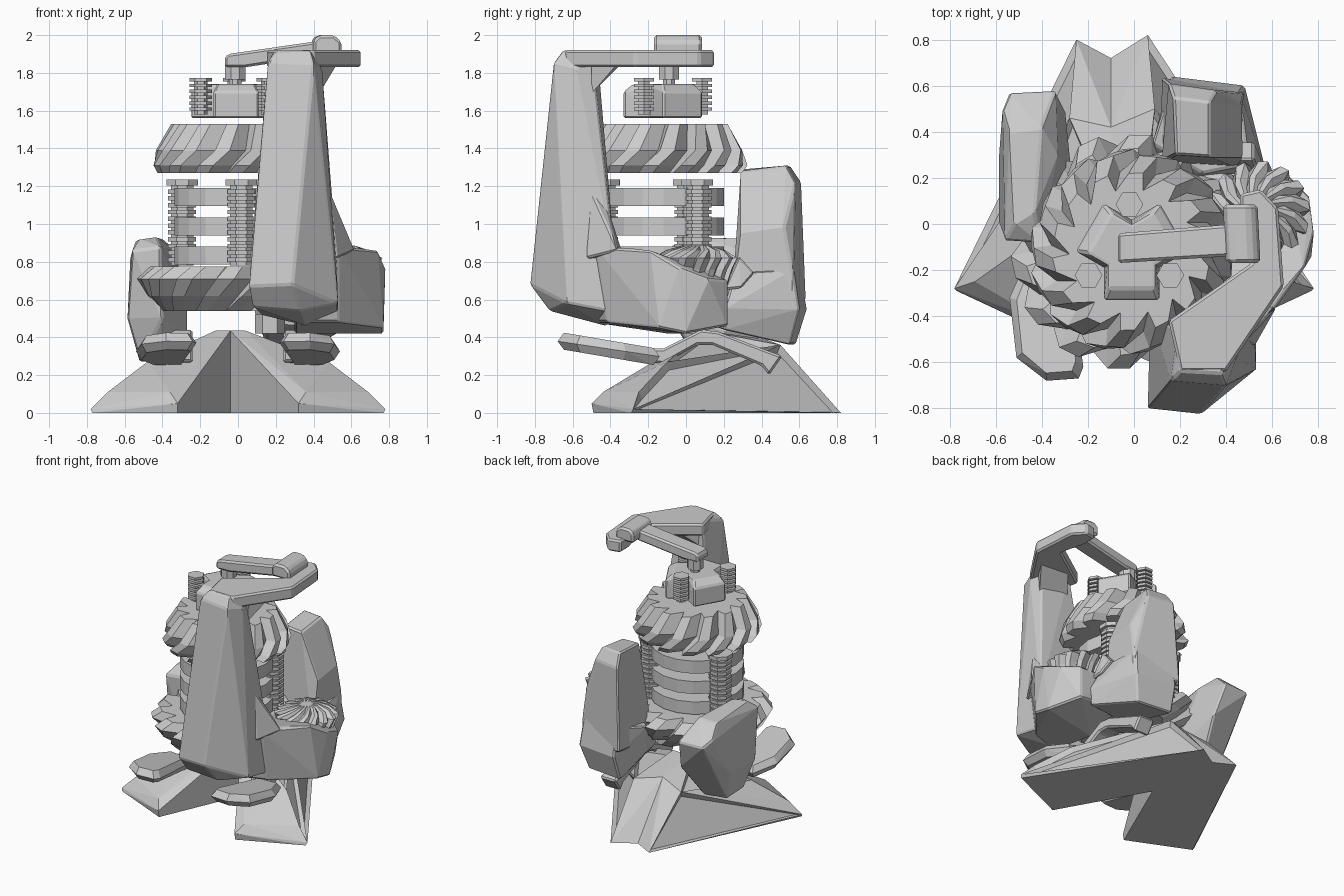
import bpy, bmesh
from math import cos, sin, pi, radians
from mathutils import Vector

CX, CY = -0.01, -0.12          # axis of the central stack


def finish(bm, name, bevel=0.0):
    bmesh.ops.recalc_face_normals(bm, faces=bm.faces[:])
    me = bpy.data.meshes.new(name)
    bm.to_mesh(me)
    bm.free()
    ob = bpy.data.objects.new(name, me)
    bpy.context.collection.objects.link(ob)
    if bevel:
        m = ob.modifiers.new("chamfer", 'BEVEL')
        m.width, m.segments, m.limit_method = bevel, 1, 'ANGLE'
        m.angle_limit = radians(28)
    return ob


def hull_bm(pts):
    bm = bmesh.new()
    for p in pts:
        bm.verts.new(p)
    r = bmesh.ops.convex_hull(bm, input=bm.verts[:])
    dead = {g for g in r["geom_interior"] + r["geom_unused"] if isinstance(g, bmesh.types.BMVert)}
    bmesh.ops.delete(bm, geom=list(dead), context='VERTS')
    bmesh.ops.dissolve_limit(bm, angle_limit=radians(5), verts=bm.verts[:], edges=bm.edges[:])
    return bm


def hull(name, pts, bevel=0.01):
    return finish(hull_bm(pts), name, bevel)


def prism(name, low, high, bevel=0.0):
    """Join two matching outlines of 3D points into a solid."""
    bm = bmesh.new()
    a = [bm.verts.new(p) for p in low]
    b = [bm.verts.new(p) for p in high]
    n = len(a)
    bm.faces.new(a)
    bm.faces.new(b)
    for i in range(n):
        bm.faces.new((a[i], a[(i + 1) % n], b[(i + 1) % n], b[i]))
    return finish(bm, name, bevel)


def stack(name, x, y, discs, sides=8, turn=0.0):
    """Coaxial low-poly discs, each (z0, z1, radius)."""
    bm = bmesh.new()
    for z0, z1, r in discs:
        rings = [[bm.verts.new((x + r * cos(turn + 2 * pi * i / sides),
                                y + r * sin(turn + 2 * pi * i / sides), z))
                  for i in range(sides)] for z in (z0, z1)]
        bm.faces.new(rings[0])
        bm.faces.new(rings[1])
        for i in range(sides):
            j = (i + 1) % sides
            bm.faces.new((rings[0][i], rings[0][j], rings[1][j], rings[1][i]))
    return finish(bm, name)


def turbine(name, x, y, levels, n, depth):
    """Twisted sawtooth wheel; levels are (z, radius, twist)."""
    bm = bmesh.new()
    rings = []
    for z, r, tw in levels:
        ring = []
        for i in range(n):
            a = 2 * pi * i / n + tw
            for rad, da in ((r - depth, 0), (r, 0.04), (r * 0.985, pi / n)):
                ring.append(bm.verts.new((x + rad * cos(a + da), y + rad * sin(a + da), z)))
        rings.append(ring)
    bm.faces.new(rings[0])
    bm.faces.new(rings[-1])
    m = 3 * n
    for p, q in zip(rings, rings[1:]):
        for i in range(m):
            bm.faces.new((p[i], p[(i + 1) % m], q[(i + 1) % m], q[i]))
    return finish(bm, name)


# --- chevron base, two legs with recessed side panels, and foot pads
for s, side in ((-1, "left"), (1, "right")):
    tip, crest = ((-.25, .8, 0), (-.28, .46, .34)) if s < 0 else ((.06, .82, 0), (.09, .5, .36))
    pts = [(s * .77, -.29, 0), (s * .78, -.28, .02), (s * .32, -.49, 0), (s * .32, -.5, .05),
           (-.04, .15, 0), (-.1, .72, 0), tip, crest,
           (s * .69, -.25, .11), (s * .36, -.44, .11), (s * .48, -.1, .27), (s * .29, -.22, .2),
           (-.04, .1, .435), (-.04 + s * .08, .1, .435), (-.1, .42, .39)]
    bm = hull_bm(pts)
    panels = [f for f in bm.faces if f.normal.x * s > .3 and -.1 < f.normal.z < .95
              and f.calc_area() > .08]
    bmesh.ops.inset_individual(bm, faces=panels, thickness=.035, depth=-.03)
    finish(bm, side + "_base_leg")

    plan = [(.22, -.62), (.24, -.67), (.38, -.68), (.51, -.58), (.54, -.32), (.46, -.14), (.28, -.16)]
    pad = []
    for px, py in plan:
        z = .30 - .15 * (py + .15)
        dx, dy = (.385 - px) * .2, (-.4 - py) * .12
        pad += [(s * px, py, z), (s * (px + dx), py + dy, z + .045), (s * (px + dx), py + dy, z - .045)]
    hull(side + "_foot_pad", pad, 0)
    top_line = [(-.2, .34), (-.12, .34), (.08, .44), (.17, .43), (.51, .30)]
    low_line = [(.44, .2), (.40, .25), (.14, .36), (.06, .36), (-.12, .26), (-.2, .27)]
    line = top_line + low_line if s > 0 else top_line[:4] + low_line[2:]
    prism(side + "_pad_link", [(s * .24, y, z) for y, z in line],
          [(s * .37, y, z) for y, z in line], .012)

stack("base_pivot", .17, -.02, [(.42, .52, .08)], 6)

# --- tall front column, its shoulder and top hook
hull("front_column", [
    (.08, -.73, .56), (.33, -.72, .54), (.36, -.42, .46), (.12, -.36, .52),
    (.06, -.80, .67), (.29, -.825, .68), (.53, -.63, .58), (.53, -.42, .54), (.07, -.38, .85),
    (.52, -.38, .86), (.49, -.46, 1.2),
    (.16, -.68, 1.86), (.40, -.70, 1.85), (.445, -.58, 1.82), (.42, -.47, 1.70), (.18, -.47, 1.70),
    (.20, -.64, 1.915), (.38, -.65, 1.92), (.41, -.5, 1.92), (.19, -.47, 1.915)])
hull("column_shoulder", [(.40, -.56, 1.17), (.49, -.5, 1.17), (.44, -.44, 1.17), (.40, -.58, .8),
                         (.53, -.52, .82), (.62, -.36, .86), (.5, -.34, .86), (.40, -.36, .8)])
hook = [(.2, -.64), (.4, -.64), (.65, -.27), (.625, .07), (.55, .15), (.46, .13), (.46, .03),
        (.51, -.17), (.15, -.42)]
prism("top_hook", [(x, y, 1.83) for x, y in hook], [(x, y, 1.92) for x, y in hook], .012)
hull("hook_gusset", [(.18, -.5, 1.69), (.43, -.5, 1.69), (.18, -.5, 1.85), (.44, -.5, 1.85),
                     (.30, -.35, 1.84), (.52, -.37, 1.84)], 0)

# --- side body, rear fin and connecting strut
hull("side_body", [
    (.35, -.5, .88), (.53, -.48, .88), (.65, -.28, .87), (.74, -.19, .86), (.78, -.04, .77), (.76, .12, .71),
    (.66, .22, .70), (.30, .22, .71), (.28, -.3, .84),
    (.3, -.5, .48), (.53, -.42, .48), (.60, -.12, .45), (.77, -.14, .45), (.77, .0, .42),
    (.66, .22, .46), (.3, .2, .50), (.3, -.1, .42)])
hull("rear_fin", [
    (.18, .30, 1.29), (.33, .29, 1.28), (.17, .55, 1.31), (.33, .53, 1.31), (.36, .58, 1.22), (.15, .61, 1.22),
    (.12, .27, .82), (.40, .27, .82), (.47, .29, .95), (.47, .52, .98), (.48, .57, .7),
    (.12, .635, .6), (.48, .57, .5), (.12, .26, .55), (.46, .24, .55)])
hull("fin_root", [
    (.08, .35, .70), (.16, .6, .76), (.46, .57, .76), (.50, .26, .74), (.3, .22, .74),
    (.09, .36, .5), (.16, .64, .55), (.48, .60, .55), (.58, .2, .55),
    (.15, .58, .36), (.43, .55, .36), (.56, .2, .44), (.16, .12, .47)])
hull("fan_strut", [(.45, .2, .65), (.55, .2, .65), (.45, .29, .66), (.55, .29, .66),
                   (.45, .36, .74), (.52, .36, .74), (.45, .28, .83), (.52, .28, .83)])
turbine("side_fan", .54, .05, [(.66, .17, -.2), (.76, .20, -.1), (.82, .225, 0),
                               (.86, .16, .25), (.885, .08, .5)], 14, .045)

# --- left body
hull("left_body", [
    (-.57, .50, .82), (-.54, .57, .78), (-.34, .58, .78), (-.33, .3, .86), (-.41, -.08, .88),
    (-.56, -.07, .86), (-.54, .4, .91), (-.40, .42, .92), (-.43, .05, .93), (-.52, 0, .92),
    (-.585, .3, .5), (-.585, 0, .5), (-.30, .50, .55), (-.27, .2, .54), (-.40, -.08, .5),
    (-.27, .2, .43), (-.52, .05, .28), (-.52, .25, .27), (-.36, .3, .28), (-.38, .08, .28)])

# --- central stack: turbines, plates and finned posts
turbine("lower_turbine", CX - .01, CY, [(.54, .38, -.38), (.62, .46, -.17), (.71, .515, 0), (.775, .45, .1)], 14, .085)
turbine("upper_turbine", CX, CY, [(1.27, .42, -.36), (1.31, .445, -.28), (1.39, .425, -.08), (1.53, .345, .04)], 14, .075)
stack("middle_plates", CX, CY, [(z, z + .095, .325) for z in (.785, .94, 1.095)], 18)
for k in range(3):
    a = radians(155 + 120 * k)
    x, y = CX + .315 * cos(a), CY + .315 * sin(a)
    stack("finned_post_%d" % k, x, y, [(.78, 1.22, .065)] +
          [(.80 + .036 * i, .823 + .036 * i, .08) for i in range(11)] + [(1.205, 1.235, .09)], 8, .39)
    a = radians(90 + 120 * k)
    x, y = CX - .01 + .205 * cos(a), CY + .205 * sin(a)
    stack("upper_spring_%d" % k, x, y, [(1.58, 1.77, .035)] +
          [(1.60 + .031 * i, 1.618 + .031 * i, .06) for i in range(6)], 6)
    # hub block between the springs
    a = radians(30 + 120 * k)
    u, v = Vector((cos(a), sin(a), 0)), Vector((-sin(a), cos(a), 0))
    c = Vector((CX, CY, 0))
    hull("hub_block_%d" % k, [c + u * r + v * (t * w) + Vector((0, 0, z))
                              for t in (-1, 1)
                              for r, w, z in ((0, .12, 1.56), (.21, .12, 1.56), (.21, .12, 1.70),
                                              (.16, .10, 1.74), (0, .10, 1.74))], .01)

# --- top lever with shaft and end cap
stack("lever_shaft", -.015, -.09, [(1.73, 1.765, .035), (1.765, 1.84, .058)], 8, .39)
lever = [(-.07, 1.83), (.04, 1.83), (.46, 1.895), (.50, 1.96), (.40, 1.965), (-.05, 1.90), (-.07, 1.885)]
prism("top_lever", [(x, -.165 + .06 * x, z) for x, z in lever],
      [(x, -.035 + .08 * x, z) for x, z in lever], .015)
hull("lever_cap", [(x + .1 * (.0 - y) * .5, y, z) for y in (-.17, .085)
                   for x, z in ((.39, 1.90), (.54, 1.90), (.54, 1.965), (.50, 2.0), (.42, 2.0), (.39, 1.97))], .015)
